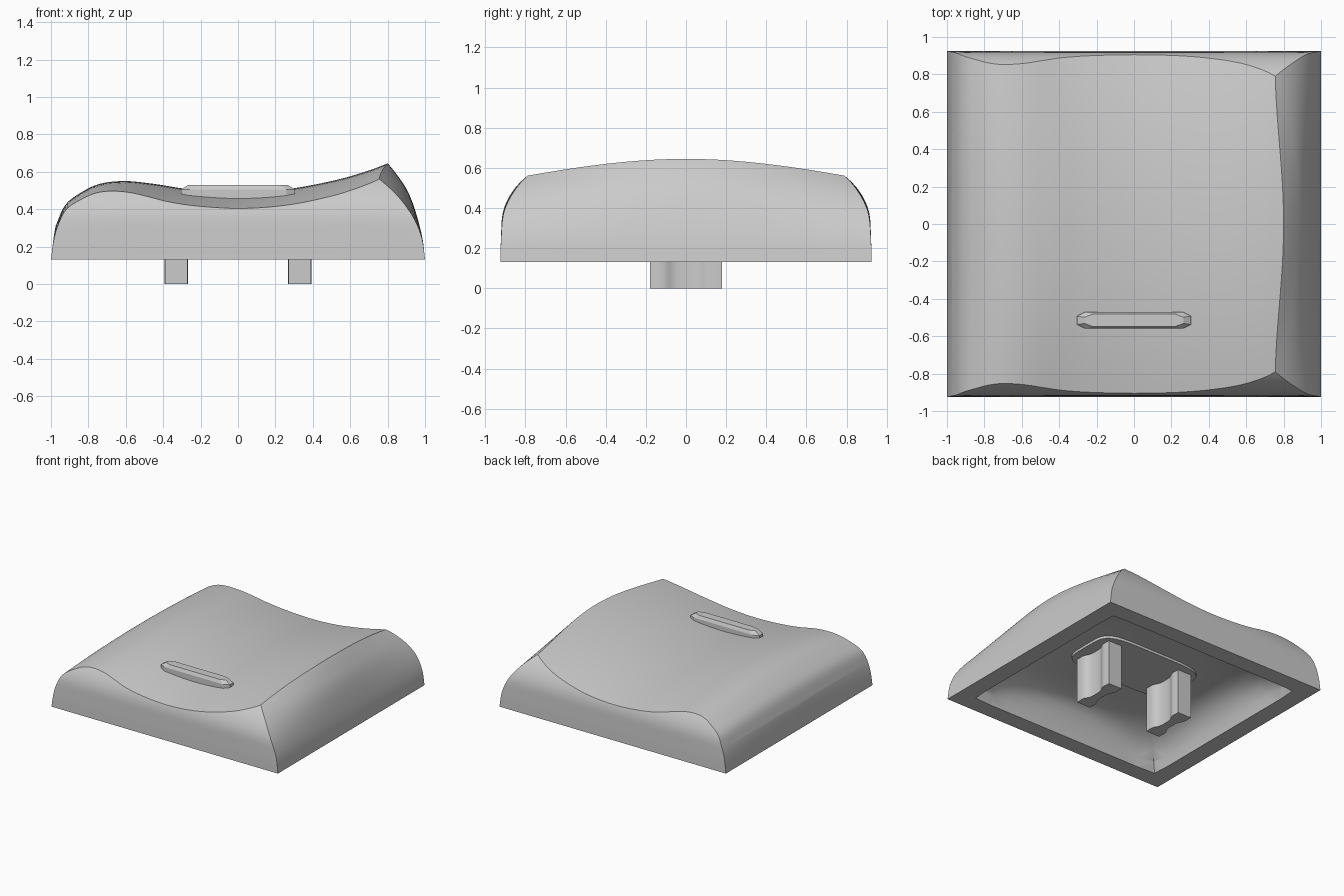
import bpy, bmesh, math
from mathutils import Vector

if "Cube" in bpy.data.objects:
    bpy.data.objects.remove(bpy.data.objects["Cube"], do_unlink=True)

BASE = 0.13
grey = bpy.data.materials.new("light grey plastic")
grey.use_nodes = True
grey.diffuse_color = (0.6, 0.6, 0.6, 1)
grey.node_tree.nodes["Principled BSDF"].inputs["Base Color"].default_value = (0.6, 0.6, 0.6, 1)


def curve(points, steps=6):
    """Catmull-Rom line through the points."""
    p = [Vector(q) for q in points]
    p = [2 * p[0] - p[1]] + p + [2 * p[-1] - p[-2]]
    out = []
    for a, b, c, d in zip(p, p[1:], p[2:], p[3:]):
        for i in range(steps):
            t = i / steps
            out.append(0.5 * (2 * b + (c - a) * t + (2 * a - 5 * b + 4 * c - d) * t * t
                              + (3 * b - a - 3 * c + d) * t ** 3))
    return out + [p[-2]]


def loft(name, rings):
    """Closed solid through rings of equal length."""
    bm = bmesh.new()
    loops = [[bm.verts.new(co) for co in ring] for ring in rings]
    n = len(loops[0])
    for low, high in zip(loops, loops[1:]):
        for i in range(n):
            j = (i + 1) % n
            bm.faces.new((low[i], low[j], high[j], high[i]))
    bm.faces.new(loops[0][::-1])
    bm.faces.new(loops[-1])
    bmesh.ops.triangulate(bm, faces=bm.faces)
    bmesh.ops.recalc_face_normals(bm, faces=bm.faces)
    mesh = bpy.data.meshes.new(name)
    bm.to_mesh(mesh)
    bm.free()
    mesh.materials.append(grey)
    obj = bpy.data.objects.new(name, mesh)
    bpy.context.collection.objects.link(obj)
    return obj


def select(obj):
    bpy.ops.object.select_all(action='DESELECT')
    obj.select_set(True)
    bpy.context.view_layer.objects.active = obj


def boolean(obj, tool, operation):
    mod = obj.modifiers.new(operation.lower(), 'BOOLEAN')
    mod.operation, mod.object, mod.solver = operation, tool, 'EXACT'
    select(obj)
    bpy.ops.object.modifier_apply(modifier=mod.name)
    bpy.data.objects.remove(tool, do_unlink=True)


def smooth(obj, degrees=30):
    select(obj)
    bpy.ops.object.shade_smooth_by_angle(angle=math.radians(degrees))


def stations(reach, count=28):
    return [reach * (2 * i / count - 1) for i in range(count + 1)]


def lean(z):
    """How strongly the walls pull in toward the corners at a height."""
    return min(max((z - BASE) / 0.47, 0), 1.1) ** 3


# Wall and top profiles
right_wall = curve([(1, BASE), (0.985, 0.25), (0.95, 0.385), (0.91, 0.49),
                    (0.86, 0.57), (0.795, 0.65), (0.7, 0.74)])
left_wall = curve([(-1, BASE), (-0.988, 0.23), (-0.975, 0.31), (-0.945, 0.44),
                   (-0.9, 0.55), (-0.82, 0.66), (-0.7, 0.74)])
front_wall = curve([(0.925, BASE), (0.922, 0.25), (0.912, 0.38), (0.865, 0.485),
                    (0.79, 0.57), (0.69, 0.64), (0.5, 0.72)])
top_line = curve([(-1.1, 0.1), (-1.03, 0.18), (-0.975, 0.31), (-0.925, 0.42),
                  (-0.845, 0.485), (-0.74, 0.535), (-0.604, 0.55), (-0.45, 0.535),
                  (-0.25, 0.505), (0, 0.49), (0.25, 0.505), (0.5, 0.55),
                  (0.68, 0.6), (0.8, 0.645), (0.95, 0.71), (1.1, 0.79)])

# Cap body: front-back walls cut by the side walls and by the dished top
ends = front_wall + [Vector((-p.x, p.y)) for p in reversed(front_wall)]
cap = loft("cap_body", [[(x, p.x * (1 - 0.05 * x ** 4 * lean(p.y)), p.y) for p in ends]
                        for x in stations(1.1)])

sides = [Vector((1, 0))] + right_wall + left_wall[::-1] + [Vector((-1, 0))]


def pinch(p, y):
    pull = 0.23 * y * y * lean(p.y)
    return (p.x - math.copysign(pull, p.x), y, p.y)


boolean(cap, loft("side_cutter", [[pinch(p, y) for p in sides] for y in stations(1.05)]), 'INTERSECT')


def crown(p, y):
    fade = min(max((p.x + 1.2) / 0.8, 0.1), 1)
    return (p.x, y, p.y - 0.105 * y * y * fade)


top_rings = [[crown(p, y) for p in top_line] + [(1.1, y, -0.1), (-1.1, y, -0.1)]
             for y in stations(1.07)]
boolean(cap, loft("top_cutter", top_rings), 'INTERSECT')


# Hollow underside, from a sharp rectangle to a round ceiling
def superellipse(hx, hy, power, z, count=64):
    ring = []
    for i in range(count):
        c, s = math.cos(math.tau * i / count), math.sin(math.tau * i / count)
        r = (abs(c) ** power + abs(s) ** power) ** (-1 / power)
        ring.append((hx * r * c, hy * r * s, z))
    return ring


hollow = [(0.86, 0.79, 80, 0.05), (0.86, 0.79, 80, BASE), (0.84, 0.77, 24, 0.2),
          (0.81, 0.74, 10, 0.26), (0.77, 0.71, 5, 0.31), (0.71, 0.67, 3, 0.35),
          (0.64, 0.62, 2.2, 0.37), (0.5, 0.5, 2, 0.38)]
boolean(cap, loft("hollow_cutter", [superellipse(*h) for h in hollow]), 'DIFFERENCE')
smooth(cap)

# Rounded pad under the ceiling
pad = loft("stem_pad", [superellipse(0.46, 0.25, 5, z) for z in (0.36, 0.4)])
smooth(pad)

# Two waisted stems
waist = curve([(0.06, -0.18), (0.06, -0.11), (0.035, -0.05), (0.035, 0.05), (0.06, 0.11), (0.06, 0.18)], 4)
outline = waist + [Vector((-p.x, p.y)) for p in reversed(waist)]
for name, x in (("left_stem", 0.33), ("right_stem", -0.33)):
    smooth(loft(name, [[(x + p.x, p.y, z) for p in outline] for z in (0, 0.37)]))


# Raised finger bar with chamfered ends and edges
def bar_ring(length, width, z):
    corner = [(length, 0.5 * width), (length - 0.045, width)]
    half = corner + [(-a, b) for a, b in reversed(corner)]
    return [(a, b - 0.515, z) for a, b in half + [(-a, -b) for a, b in half]]


loft("finger_bar", [bar_ring(0.305, 0.045, 0.42), bar_ring(0.305, 0.045, 0.505),
                    bar_ring(0.265, 0.033, 0.53)])
